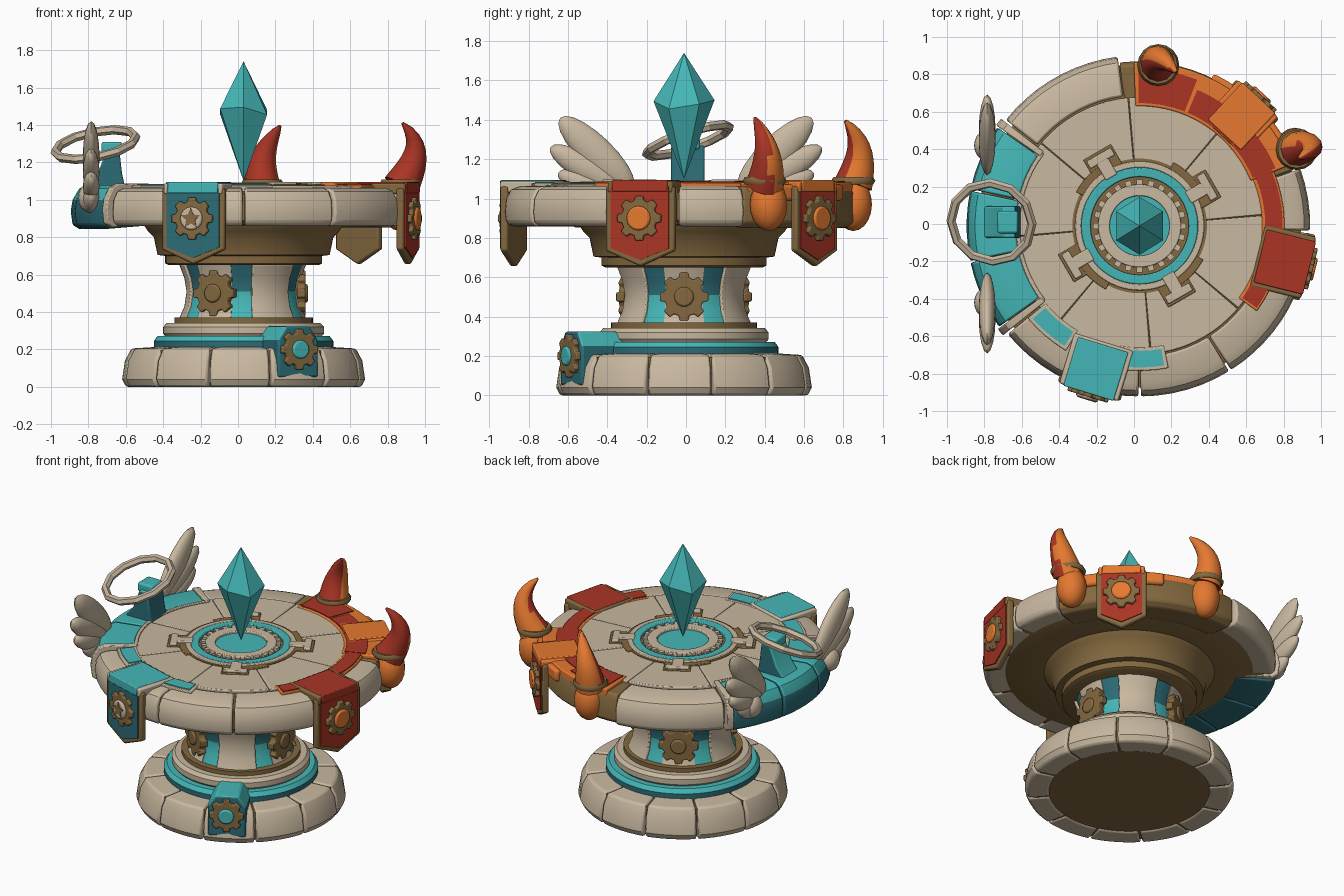
import bpy, bmesh, math
from mathutils import Matrix, Vector
from mathutils.geometry import interpolate_bezier

if "Cube" in bpy.data.objects:
    bpy.data.objects.remove(bpy.data.objects["Cube"])

def material(name, rgb):
    m = bpy.data.materials.new(name)
    m.diffuse_color = (*rgb, 1)
    m.use_nodes = True
    m.node_tree.nodes["Principled BSDF"].inputs["Base Color"].default_value = m.diffuse_color
    return m

STONE = material("pale_stone", (0.58, 0.48, 0.35))
BROWN = material("bronze_brown", (0.23, 0.14, 0.05))
CYAN = material("bright_cyan", (0.06, 0.47, 0.47))
TEAL = material("dark_teal", (0.025, 0.15, 0.18))
RED = material("deep_red", (0.40, 0.035, 0.018))
ORANGE = material("orange", (0.78, 0.19, 0.03))
CX, CY = 0.03, -0.01
CENTRE = Matrix.Translation((CX, CY, 0))
rad = math.radians

def finish(name, bm, mats, rule=None, bevel=0, smooth=35):
    """Turn a bmesh into an object; rule(normal, centre) picks the material index."""
    bmesh.ops.recalc_face_normals(bm, faces=bm.faces)
    bm.normal_update()
    if rule:
        for f in bm.faces:
            f.material_index = int(rule(f.normal, f.calc_center_median()))
    me = bpy.data.meshes.new(name)
    bm.to_mesh(me)
    bm.free()
    for m in (mats if isinstance(mats, (list, tuple)) else [mats]):
        me.materials.append(m)
    if smooth:
        me.shade_smooth()
        me.set_sharp_from_angle(angle=rad(smooth))
    ob = bpy.data.objects.new(name, me)
    bpy.context.collection.objects.link(ob)
    if bevel:
        b = ob.modifiers.new("bevel", 'BEVEL')
        b.width, b.segments, b.limit_method, b.angle_limit = bevel, 2, 'ANGLE', rad(40)
    return ob

def arc(name, profile, a0, a1, mats, rule=None, bevel=0):
    """Revolve a closed (r, z) profile about the centre from a0 to a1 degrees."""
    full = a1 - a0 >= 360
    n = max(2, round((a1 - a0) / 5))
    bm = bmesh.new()
    rings = []
    for i in range(n if full else n + 1):
        a = rad(a0 + (a1 - a0) * i / n)
        rings.append([bm.verts.new((CX + r * math.cos(a), CY + r * math.sin(a), z)) for r, z in profile])
    k = len(profile)
    for i in range(n):
        p, q = rings[i], rings[(i + 1) % len(rings)]
        for j in range(k):
            bm.faces.new((p[j], p[(j + 1) % k], q[(j + 1) % k], q[j]))
    if not full:
        bm.faces.new(rings[0])
        bm.faces.new(rings[-1])
    return finish(name, bm, mats, rule, bevel)

def slab(r0, r1, z0, z1):
    return [(r0, z0), (r1, z0), (r1, z1), (r0, z1)]

def prism(name, pts, d0, d1, M, mats, rule=None, bevel=0):
    """Extrude an outline in local XY from depth d0 to d1."""
    bm = bmesh.new()
    lo = [bm.verts.new(M @ Vector((x, y, d0))) for x, y in pts]
    hi = [bm.verts.new(M @ Vector((x, y, d1))) for x, y in pts]
    bm.faces.new(lo)
    bm.faces.new(hi)
    for i in range(len(pts)):
        j = (i + 1) % len(pts)
        bm.faces.new((lo[i], lo[j], hi[j], hi[i]))
    return finish(name, bm, mats, rule, bevel, 30)

def flat(a):      # local x = outward, y = tangent, z = up
    return CENTRE @ Matrix.Rotation(rad(a), 4, 'Z')

def facing(a):    # local x = tangent, y = up, z = outward
    return flat(a) @ Matrix(((0, 0, 1, 0), (1, 0, 0, 0), (0, 1, 0, 0), (0, 0, 0, 1)))

def circle(r, z, n=16):
    return [(r * math.cos(2 * math.pi * i / n), z + r * math.sin(2 * math.pi * i / n)) for i in range(n)]

def rect(x0, x1, y0, y1):
    return [(x0, y0), (x1, y0), (x1, y1), (x0, y1)]

def gear(name, a, z, r, d, hub, hub_r):
    pts = []
    for i in range(8):
        for off, k in ((-15, 0.8), (-10, 1), (10, 1), (15, 0.8)):
            t = rad(45 * i + off)
            pts.append((k * r * math.cos(t), z + k * r * math.sin(t)))
    prism(name, pts, d - 0.02, d + 0.025, facing(a), BROWN, None, 0.006)
    prism(name + "_hub", circle(hub_r, z), d, d + 0.038, facing(a), hub, None, 0.01)

# Base: brown core, ring of stones, cyan ring and step
arc("base_core", slab(0.001, 0.60, 0.008, 0.195), 0, 360, BROWN)
stone = [(0.50, 0), (0.63, 0), (0.65, 0.04), (0.635, 0.14), (0.60, 0.205), (0.44, 0.215)]
for i in range(12):
    a = -47 + 30 * i
    arc("base_stone", stone, a + 0.5, a + 29.5, STONE, None, 0.012)
arc("base_ring", [(0.3, 0.2), (0.48, 0.2), (0.48, 0.245), (0.46, 0.272), (0.3, 0.272)], 0, 360,
    [CYAN, TEAL], lambda n, c: n.z < 0.3)
arc("base_step", [(0.3, 0.26), (0.41, 0.26), (0.43, 0.285), (0.43, 0.32), (0.41, 0.342), (0.3, 0.342)], 0, 360, STONE)
arc("column_foot", slab(0.25, 0.37, 0.33, 0.37), 0, 360, BROWN)

# Front emblem on the base
prism("base_emblem", [(-0.12, 0.05), (0.12, 0.05), (0.12, 0.25), (0.07, 0.325), (-0.07, 0.325), (-0.12, 0.25)],
      0.38, 0.645, facing(-63), [TEAL, CYAN], lambda n, c: n.z > 0.3, 0.012)
gear("base_emblem_gear", -63, 0.20, 0.11, 0.645, CYAN, 0.05)

# Column: curved panels, stone and teal, with three gears
def column(r):
    return [(0.2, 0.365), (r + 0.04, 0.365), (r + 0.012, 0.43), (r, 0.51), (r + 0.012, 0.58), (r + 0.04, 0.655), (0.2, 0.655)]
for k in (0, 120, 240):
    arc("column_gear_panel", column(0.295), k - 18, k + 18, STONE)
    arc("column_stone_panel", column(0.305), k + 38, k + 82, STONE, None, 0.006)
    for a in (18, 82):
        arc("column_teal_stripe", column(0.29), k + a, k + a + 20, [TEAL, CYAN], lambda n, c: c.z < 0.47)
    gear("column_gear", k, 0.50, 0.125, 0.305, BROWN, 0.05)

# Underside bowl and table core
arc("table_bowl", [(0.001, 0.65), (0.40, 0.65), (0.42, 0.66), (0.42, 0.70), (0.46, 0.705), (0.48, 0.80), (0.51, 0.83),
                   (0.53, 0.86), (0.83, 0.865), (0.865, 0.89), (0.865, 1.03), (0.68, 1.06), (0.001, 1.06)], 0, 360, BROWN)

# Table top slabs
for i in range(8):
    a = 5 + 45 * i
    arc("top_slab", slab(0.33, 0.688, 1.03, 1.076), a + 0.25, a + 44.75, STONE, None, 0.006)

# Stone rim
rim = [(0.697, 0.868), (0.88, 0.858), (0.905, 0.88), (0.912, 0.93), (0.905, 1.0), (0.88, 1.045), (0.84, 1.062), (0.697, 1.068)]
for a0, a1 in ((97, 142), (219, 245), (245, 270), (270, 302), (302, 336), (336, 358), (-2, 20)):
    arc("rim_stone", rim, a0 + 0.4, a1 - 0.4, STONE, None, 0.012)

# Teal rim sector with stone end caps
teal_rim = [(0.66, 0.86), (0.88, 0.845), (0.915, 0.865), (0.925, 0.94), (0.915, 1.0), (0.88, 1.06), (0.84, 1.078), (0.66, 1.08)]
for a0, a1 in ((145, 168), (168, 192), (192, 216)):
    arc("teal_rim_block", teal_rim, a0 + 0.3, a1 - 0.3, [TEAL, CYAN], lambda n, c: n.z > 0.2, 0.01)
for a0 in (142.3, 216):
    arc("teal_rim_end", [(r + (0.012 if r > 0.7 else -0.012), z + 0.008) for r, z in teal_rim], a0, a0 + 2.7, STONE, None, 0.006)
arc("teal_rim_inner_edge", slab(0.64, 0.662, 1.05, 1.086), 143, 218, STONE, None, 0.004)

# Teal inlays in the top
for a0, a1 in ((221, 238), (262, 280)):
    arc("inlay_frame", slab(0.65, 0.775, 1.04, 1.078), a0 - 1.5, a1 + 1.5, STONE, None, 0.005)
    arc("inlay", slab(0.668, 0.757, 1.05, 1.084), a0, a1, CYAN)

# Red rim sector
arc("red_rim_body", [(0.68, 0.86), (0.84, 0.85), (0.88, 0.88), (0.88, 1.03), (0.86, 1.06), (0.68, 1.06)], 20, 97, BROWN, None, 0.01)
arc("red_rim_frame", slab(0.64, 0.875, 1.03, 1.082), 22, 92, ORANGE, None, 0.008)
for a0, a1 in ((23, 41), (41.5, 67), (68.5, 90.5)):
    arc("red_rim_plate", slab(0.657, 0.84 if a0 > 60 else 0.79, 1.05, 1.088), a0, a1, RED)
arc("orange_rim_edge", slab(0.79, 0.905, 0.99, 1.07), 28, 64, ORANGE, None, 0.015)
arc("red_strip_frame", slab(0.655, 0.775, 1.03, 1.08), -36, 22, ORANGE, None, 0.005)
arc("red_strip", slab(0.672, 0.765, 1.05, 1.086), -35, 23, RED)

# Banners hanging over the rim
def banner(name, a, w, trim, top, face, hub):
    shield = lambda k, z1: [(-w + k, z1), (-w + k, 0.735 + k * 0.4), (0, 0.655 + k * 1.2), (w - k, 0.735 + k * 0.4), (w - k, z1)]
    prism(name + "_frame", shield(0, 1.06), 0.885, 0.925, facing(a), BROWN, None, 0.01)
    prism(name + "_panel", shield(0.028, 1.06), 0.90, 0.932, facing(a), face)
    prism(name + "_top_trim", rect(0.65, 0.93, -w + 0.01, w - 0.01), 1.03, 1.088, flat(a), trim, None, 0.01)
    prism(name + "_top", rect(0.665, 0.936, -w + 0.035, w - 0.035), 1.035, 1.094, flat(a), top, None, 0.006)
    gear(name + "_gear", a, 0.90, 0.115, 0.93, hub, 0.062)
banner("teal_banner", 253, 0.175, STONE, CYAN, TEAL, STONE)
prism("teal_banner_star", [((0.055 if i % 2 else 0.026) * math.sin(i * math.pi / 5),
      0.90 - (0.055 if i % 2 else 0.026) * math.cos(i * math.pi / 5)) for i in range(10)], 0.95, 0.972, facing(253), BROWN)
banner("red_banner", -14, 0.18, BROWN, RED, RED, ORANGE)
banner("back_banner", 47, 0.155, ORANGE, ORANGE, RED, ORANGE)

# Horns with bulbs and collars
def ball(name, M, mat):
    bm = bmesh.new()
    bmesh.ops.create_uvsphere(bm, u_segments=16, v_segments=10, radius=1, matrix=M)
    return finish(name, bm, mat, None, 0, 60)

def torus(name, loc, normal, R, r, n, m, mat, smooth):
    bm = bmesh.new()
    M = Matrix.Translation(loc) @ Vector((0, 0, 1)).rotation_difference(Vector(normal)).to_matrix().to_4x4()
    rings = []
    for i in range(n):
        a = 2 * math.pi * i / n
        rings.append([bm.verts.new(M @ Vector(((R + r * math.cos(t)) * math.cos(a), (R + r * math.cos(t)) * math.sin(a), r * math.sin(t))))
                      for t in (2 * math.pi * j / m for j in range(m))])
    for i in range(n):
        for j in range(m):
            p, q = rings[i], rings[(i + 1) % n]
            bm.faces.new((p[j], p[(j + 1) % m], q[(j + 1) % m], q[j]))
    finish(name, bm, mat, None, 0, smooth)

def horn(name, p, bulb, direction, limit):
    path = interpolate_bezier(*[Vector(v) for v in p], 10)
    bm = bmesh.new()
    rings = []
    for i, c in enumerate(path):
        t = (path[min(i + 1, 9)] - path[max(i - 1, 0)]).normalized()
        q = Vector((0, 0, 1)).rotation_difference(t)
        r = 0.09 * (1 - i / 9) ** 0.75 + 0.008
        rings.append([bm.verts.new(c + q @ Vector((r * math.cos(s), r * math.sin(s), 0)))
                      for s in (math.pi * j / 6 for j in range(12))])
    for p0, p1 in zip(rings, rings[1:]):
        for j in range(12):
            bm.faces.new((p0[j], p0[(j + 1) % 12], p1[(j + 1) % 12], p1[j]))
    bm.faces.new(rings[0])
    bm.faces.new(rings[-1])
    d = Vector(direction).normalized()
    finish(name, bm, [RED, ORANGE], lambda n, c: n.dot(d) > limit)
    ball(name + "_bulb", Matrix.Translation(bulb) @ Matrix.Diagonal((0.095, 0.095, 0.135, 1)), ORANGE)
    torus(name + "_collar", Vector(p[0]) + Vector((0, 0, 0.02)), (0, 0, 1), 0.09, 0.022, 16, 6, BROWN, 60)
horn("back_horn", ((0.13, 0.85, 1.07), (0.11, 0.90, 1.22), (0.16, 0.89, 1.30), (0.225, 0.81, 1.395)), (0.14, 0.85, 0.97), (0.2, 1, 0), -0.2)
horn("right_horn", ((0.87, 0.40, 1.07), (0.95, 0.43, 1.20), (0.99, 0.41, 1.30), (0.88, 0.35, 1.41)), (0.86, 0.42, 0.97), (0, 1, 0), 0.25)

# Wings, mirrored front to back
for s in (1, -1):
    for y0, z0, y1, z1, w in ((0.27, 1.05, 0.64, 1.41, 0.085), (0.31, 1.04, 0.69, 1.26, 0.07),
                              (0.36, 1.01, 0.65, 1.13, 0.06), (0.34, 0.96, 0.55, 1.04, 0.065)):
        ang = math.atan2(z1 - z0, s * (y1 - y0))
        M = (Matrix.Translation((-0.785, s * (y0 + y1) / 2, (z0 + z1) / 2)) @ Matrix.Rotation(ang, 4, 'X')
             @ Matrix.Diagonal((0.045, math.hypot(y1 - y0, z1 - z0) / 2, w, 1)))
        ball("wing_feather", M, STONE)
    ball("wing_root", Matrix.Translation((-0.80, s * 0.42, 1.01)) @ Matrix.Diagonal((0.055, 0.075, 0.075, 1)), STONE)

# Halo on its bracket
side = Matrix.Translation((0, 0.01, 0)) @ Matrix.Rotation(rad(90), 4, 'X')
prism("halo_bracket", [(-0.82, 1.05), (-0.60, 1.05), (-0.62, 1.14), (-0.635, 1.27), (-0.70, 1.27), (-0.75, 1.14)],
      -0.085, 0.085, side, [TEAL, CYAN], lambda n, c: n.z > 0.3 or n.x < -0.5, 0.01)
prism("halo_holder", rect(-0.73, -0.62, 1.25, 1.31), -0.06, 0.06, side, CYAN, None, 0.012)
torus("halo", (-0.762, 0.01, 1.295), (-0.2, -0.33, 1), 0.22, 0.025, 12, 6, STONE, 25)

# Centre rings, teeth and brackets
arc("centre_disc", slab(0.001, 0.17, 1.03, 1.075), 0, 360, CYAN)
arc("inner_ring", slab(0.16, 0.222, 1.03, 1.092), 0, 360, STONE, None, 0.006)
arc("gear_floor", slab(0.2, 0.27, 1.03, 1.07), 0, 360, BROWN)
for i in range(24):
    prism("ring_tooth", rect(0.215, 0.248, -0.016, 0.016), 1.05, 1.09, flat(15 * i), STONE)
arc("cyan_ring", slab(0.262, 0.312, 1.03, 1.09), 0, 360, CYAN, None, 0.006)
arc("outer_ring", slab(0.312, 0.345, 1.03, 1.088), 0, 360, STONE, None, 0.005)
arc("outer_ring_edge", slab(0.34, 0.36, 1.03, 1.08), 0, 360, BROWN)
for a in (30, 120, 210, 300):
    arc("bracket_arc", slab(0.34, 0.385, 1.03, 1.084), a - 2, a + 32, BROWN, None, 0.004)
    prism("bracket_base", rect(0.33, 0.455, -0.085, 0.085), 1.04, 1.083, flat(a), BROWN, None, 0.005)
    prism("bracket_arm", rect(0.30, 0.42, -0.035, 0.035), 1.04, 1.095, flat(a), STONE, None, 0.006)
    prism("bracket_head", rect(0.395, 0.44, -0.075, 0.075), 1.04, 1.096, flat(a), STONE, None, 0.006)

# Floating crystal
bm = bmesh.new()
top, low = (bm.verts.new((CX, CY, z)) for z in (1.74, 1.10))
belt = [bm.verts.new((CX + 0.145 * math.cos(rad(60 * i + 30)), CY + 0.155 * math.sin(rad(60 * i + 30)),
                      1.48 + 0.025 * math.sin(2.2 * i))) for i in range(6)]
for i in range(6):
    bm.faces.new((belt[i], belt[(i + 1) % 6], top))
    bm.faces.new((belt[(i + 1) % 6], belt[i], low))
finish("crystal", bm, CYAN, None, 0, 0)
